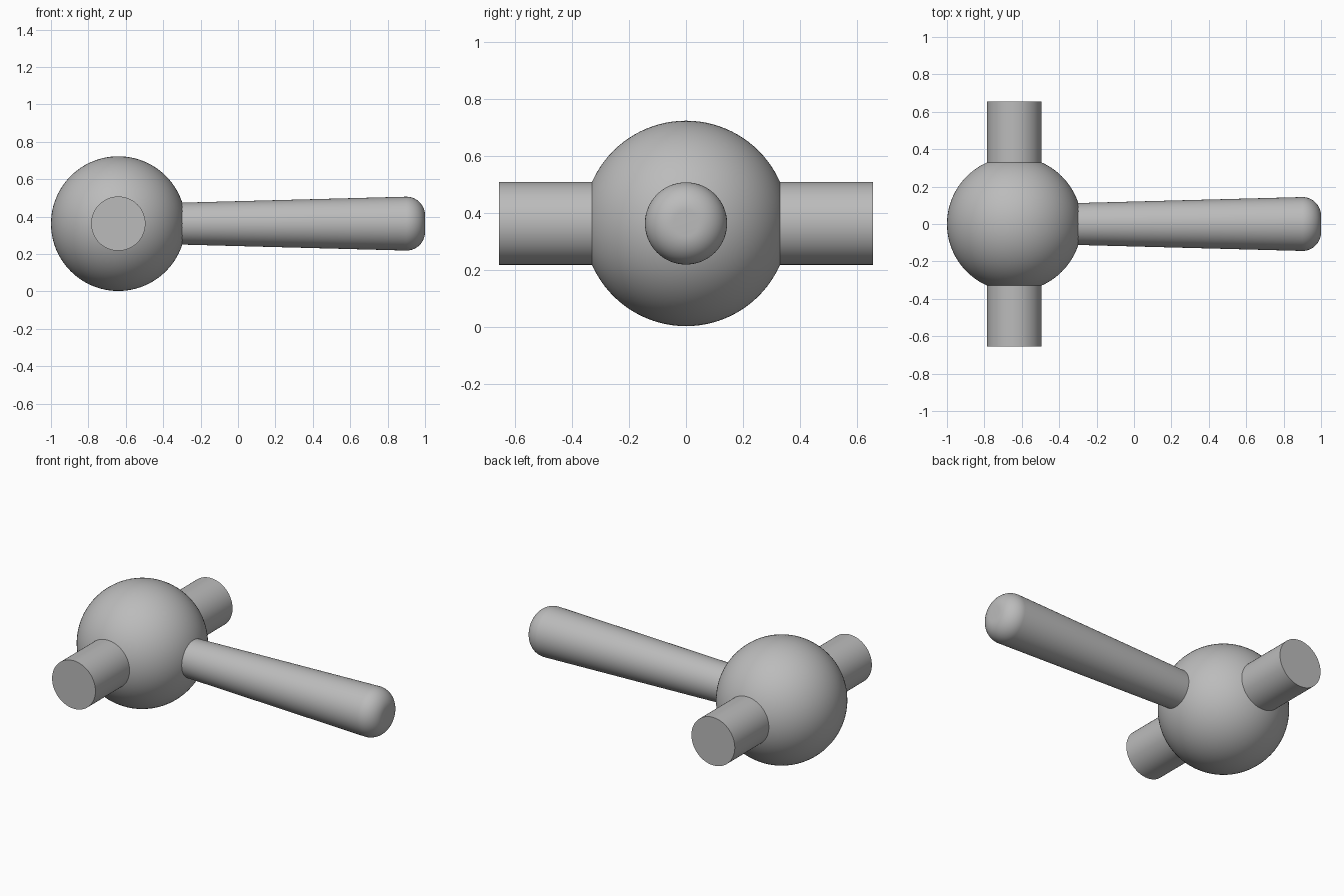
import bpy, bmesh, math
from mathutils import Matrix, Vector

cube = bpy.data.objects.get("Cube")
if cube:
    bpy.data.objects.remove(cube, do_unlink=True)

BALL_R, PIN_R, PIN_HALF = 0.36, 0.145, 0.655
CENTRE = Vector((-0.64, 0, 0.3625))

grey = bpy.data.materials.new("plain_grey")
grey.use_nodes = True
colour = (0.5, 0.5, 0.5, 1)
grey.diffuse_color = colour
grey.node_tree.nodes["Principled BSDF"].inputs["Base Color"].default_value = colour


def lathe(name, profile, direction, steps=96):
    """Spin (distance, radius) points around an axis through the ball centre."""
    bm = bmesh.new()
    verts = [bm.verts.new((r, 0, d)) for d, r in profile]
    edges = [bm.edges.new(pair) for pair in zip(verts, verts[1:])]
    bmesh.ops.spin(bm, geom=verts + edges, axis=(0, 0, 1), cent=(0, 0, 0),
                   angle=math.tau, steps=steps)
    bmesh.ops.remove_doubles(bm, verts=bm.verts, dist=1e-5)
    bmesh.ops.recalc_face_normals(bm, faces=bm.faces)
    turn = Vector((0, 0, 1)).rotation_difference(Vector(direction)).to_matrix().to_4x4()
    bm.transform(Matrix.Translation(CENTRE) @ turn)
    mesh = bpy.data.meshes.new(name)
    bm.to_mesh(mesh)
    bm.free()
    mesh.materials.append(grey)
    obj = bpy.data.objects.new(name, mesh)
    bpy.context.collection.objects.link(obj)
    bpy.ops.object.select_all(action="DESELECT")
    bpy.context.view_layer.objects.active = obj
    obj.select_set(True)
    bpy.ops.object.shade_smooth_by_angle(angle=math.radians(35))


def arc(cd, cr, radius, start, end, n):
    """Arc points in the (distance, radius) plane."""
    angles = [start + (end - start) * i / n for i in range(n + 1)]
    return [(cd + radius * math.cos(a), cr + radius * math.sin(a)) for a in angles]


# Ball joint
lathe("ball", arc(0, 0, BALL_R, math.pi, 0, 48), (0, 1, 0))

# Pins at front and back, starting inside the ball
for name, side in (("front_pin", -1), ("back_pin", 1)):
    lathe(name, [(0.3, 0), (0.3, PIN_R), (PIN_HALF, PIN_R), (PIN_HALF, 0)], (0, side, 0))

# Handle widening outwards, with a rounded tip
tip, fillet = 1.64, 0.1
lathe("handle",
      [(0.3, 0), (0.3, 0.111)]
      + arc(tip - fillet, 0.044, fillet, math.pi / 2, 0, 16)
      + [(tip, 0)], (1, 0, 0))
